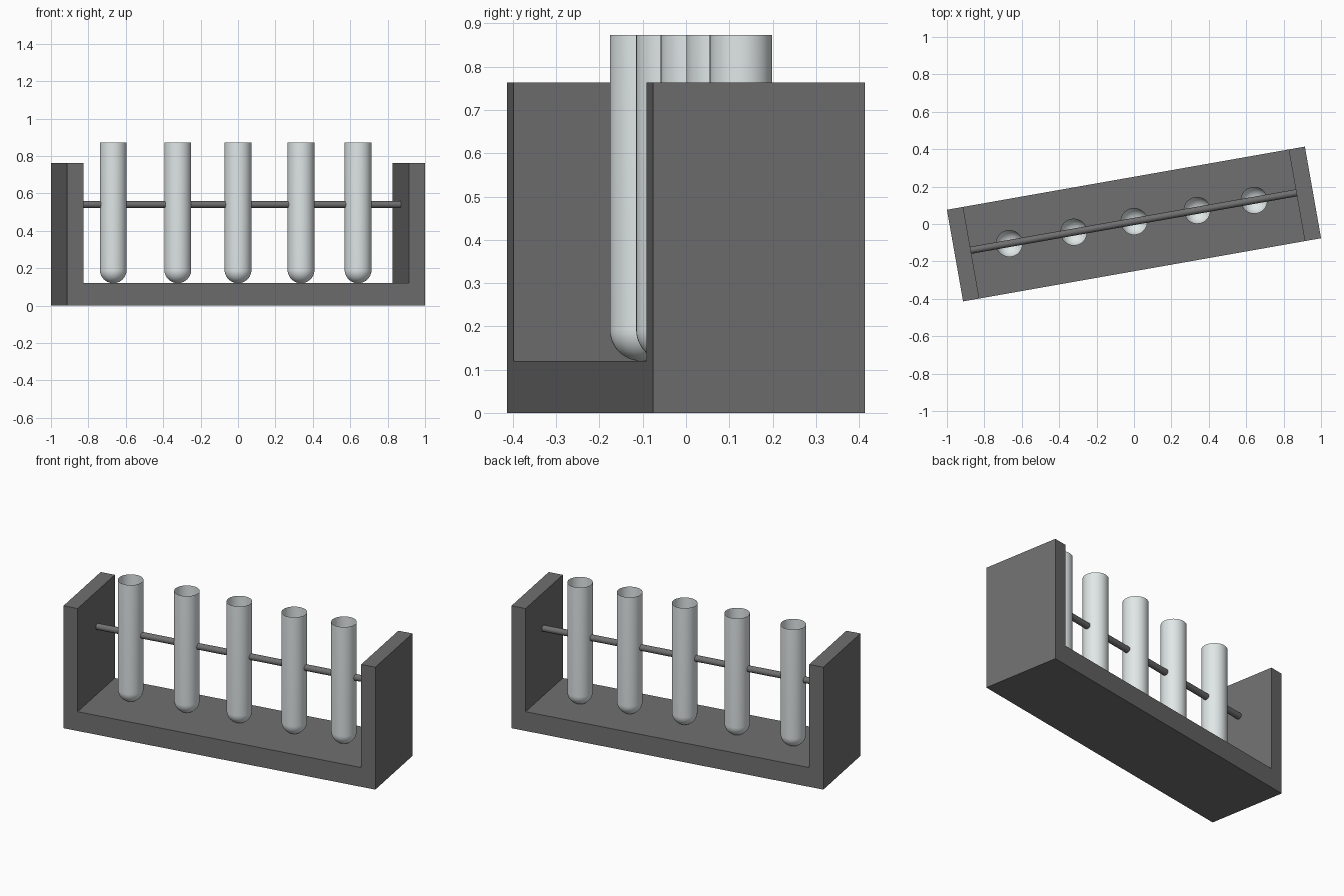
import bpy, bmesh, math
from mathutils import Matrix

if "Cube" in bpy.data.objects:
    bpy.data.objects.remove(bpy.data.objects["Cube"])

TURN = Matrix.Rotation(math.radians(10), 4, 'Z')
L, W, T = 0.9717, 0.2487, 0.088      # half length, half width, wall thickness
BASE, WALL, TOP = 0.12, 0.763, 0.873
ROD_Y, ROD_Z, ROD_R, TUBE_R = 0.0133, 0.541, 0.019, 0.072


def material(name, color):
    m = bpy.data.materials.new(name)
    m.diffuse_color = (*color, 1)
    m.use_nodes = True
    m.node_tree.nodes["Principled BSDF"].inputs["Base Color"].default_value = m.diffuse_color
    return m


def finish(name, bm, mat, smooth=False):
    bmesh.ops.transform(bm, matrix=TURN, verts=bm.verts)
    me = bpy.data.meshes.new(name)
    bm.to_mesh(me)
    bm.free()
    me.materials.append(mat)
    ob = bpy.data.objects.new(name, me)
    bpy.context.collection.objects.link(ob)
    if smooth:
        bpy.ops.object.select_all(action='DESELECT')
        ob.select_set(True)
        bpy.context.view_layer.objects.active = ob
        bpy.ops.object.shade_smooth_by_angle(angle=math.radians(40))
    return ob


dark = material("dark_grey", (0.16, 0.16, 0.16))
glass = material("pale_glass", (0.75, 0.8, 0.8))

# Rack: U-shaped profile extruded along its depth
bm = bmesh.new()
profile = [(-L, 0), (L, 0), (L, WALL), (L - T, WALL), (L - T, BASE),
           (-L + T, BASE), (-L + T, WALL), (-L, WALL)]
face = bm.faces.new([bm.verts.new((x, -W, z)) for x, z in profile])
ext = bmesh.ops.extrude_face_region(bm, geom=[face])
bmesh.ops.translate(bm, vec=(0, 2 * W, 0),
                    verts=[v for v in ext["geom"] if isinstance(v, bmesh.types.BMVert)])
bmesh.ops.recalc_face_normals(bm, faces=bm.faces)
finish("rack", bm, dark)

# Rod running between the end walls, through the tubes
bm = bmesh.new()
bmesh.ops.create_cone(bm, cap_ends=True, segments=32, radius1=ROD_R, radius2=ROD_R,
                      depth=2 * (L - T),
                      matrix=Matrix.Translation((0, ROD_Y, ROD_Z)) @ Matrix.Rotation(math.pi / 2, 4, 'Y'))
finish("support_rod", bm, dark, True)

# Open, thin-walled test tubes with round bottoms
for i, x in enumerate((-0.667, -0.322, 0.0, 0.337, 0.642)):
    bm = bmesh.new()
    bmesh.ops.create_uvsphere(bm, u_segments=48, v_segments=24, radius=TUBE_R)
    bmesh.ops.delete(bm, geom=[v for v in bm.verts if v.co.z > 1e-4], context='VERTS')
    rim = [e for e in bm.edges if e.is_boundary]
    ext = bmesh.ops.extrude_edge_only(bm, edges=rim)
    bmesh.ops.translate(bm, vec=(0, 0, TOP - BASE - TUBE_R),
                        verts=[v for v in ext["geom"] if isinstance(v, bmesh.types.BMVert)])
    bmesh.ops.recalc_face_normals(bm, faces=bm.faces)
    local_x = x / math.cos(math.radians(10)) + ROD_Y * math.tan(math.radians(10))
    bmesh.ops.translate(bm, vec=(local_x, ROD_Y, BASE + TUBE_R), verts=bm.verts)
    finish(f"test_tube_{i + 1}", bm, glass, True)
